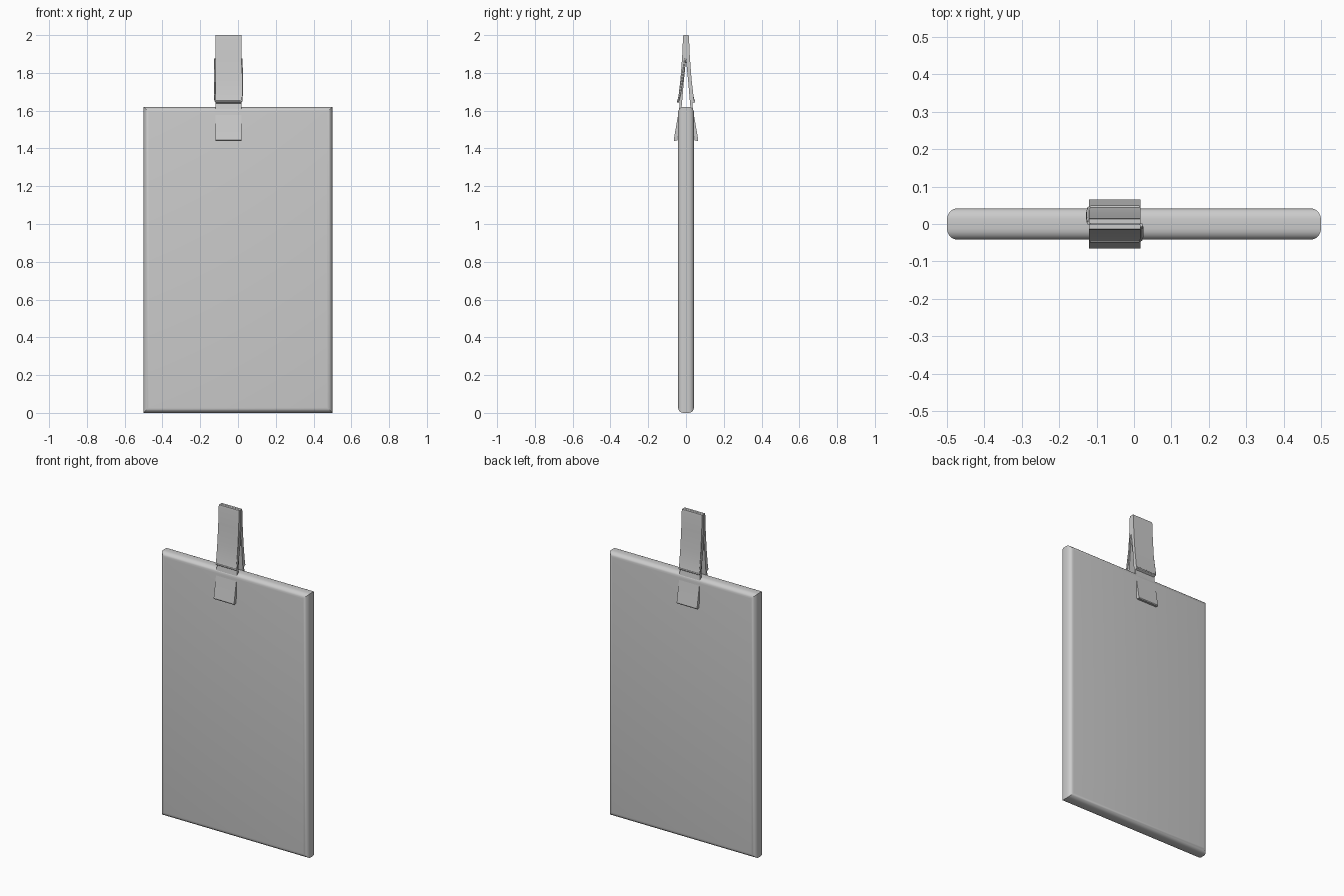
import bpy, bmesh, math
from mathutils import Matrix, Vector

if "Cube" in bpy.data.objects:
    bpy.data.objects.remove(bpy.data.objects["Cube"])

CX, HALF = -0.051, 0.069   # clip centre and half width


def finish(bm, name, angle=35):
    bmesh.ops.recalc_face_normals(bm, faces=bm.faces)
    me = bpy.data.meshes.new(name)
    bm.to_mesh(me)
    bm.free()
    ob = bpy.data.objects.new(name, me)
    bpy.context.collection.objects.link(ob)
    bpy.ops.object.select_all(action='DESELECT')
    ob.select_set(True)
    bpy.context.view_layer.objects.active = ob
    bpy.ops.object.shade_smooth_by_angle(angle=math.radians(angle))
    return ob


# board: slab whose front and back rims are rounded, with mitred corners
bm = bmesh.new()
bmesh.ops.create_cube(bm, size=1, matrix=Matrix.Translation((0, 0, 0.81))
                      @ Matrix.Diagonal((1, 0.084, 1.62, 1)))
rim = [e for e in bm.edges if abs(e.verts[0].co.y - e.verts[1].co.y) < 1e-5]
bmesh.ops.bevel(bm, geom=rim, offset=0.029, segments=5, profile=0.5,
                affect='EDGES')
finish(bm, "board")

# clip leg: side profile (y outwards, z), extruded across the clip width
LEG = [(0.001, 2.0), (0.014, 2.0), (0.016, 1.985), (0.020, 1.89),
       (0.029, 1.77), (0.041, 1.665), (0.046, 1.645), (0.033, 1.638),
       (0.038, 1.60), (0.065, 1.445), (0.062, 1.44), (0.046, 1.442),
       (0.035, 1.53), (0.022, 1.63), (0.012, 1.75), (0.001, 1.86)]


def clip_leg(name, sign):
    bm = bmesh.new()
    vs = [bm.verts.new((CX - HALF, sign * y, z)) for y, z in LEG]
    face = bm.faces.new(vs)
    ext = bmesh.ops.extrude_face_region(bm, geom=[face])
    bmesh.ops.translate(bm, vec=(2 * HALF, 0, 0),
                        verts=[v for v in ext['geom']
                               if isinstance(v, bmesh.types.BMVert)])
    finish(bm, name, 20)


# spring wire: runs down one side of the clip, then across the leg
def spring_wire(name, sign):
    def p(x, y, z):
        return (CX - sign * x, sign * y, z, 1)
    pts = [p(0.070, 0.003, 1.875), p(0.072, 0.014, 1.80),
           p(0.072, 0.032, 1.69), p(0.070, 0.041, 1.652),
           p(0.064, 0.044, 1.648), p(-HALF + 0.003, 0.044, 1.648)]
    cu = bpy.data.curves.new(name, 'CURVE')
    cu.dimensions = '3D'
    cu.bevel_depth = 0.005
    cu.bevel_resolution = 2
    cu.use_fill_caps = True
    sp = cu.splines.new('POLY')
    sp.points.add(len(pts) - 1)
    for q, co in zip(sp.points, pts):
        q.co = co
    ob = bpy.data.objects.new(name, cu)
    bpy.context.collection.objects.link(ob)


for side, sign in (("front", -1), ("back", 1)):
    clip_leg(side + "_clip_leg", sign)
    spring_wire(side + "_spring_wire", sign)
